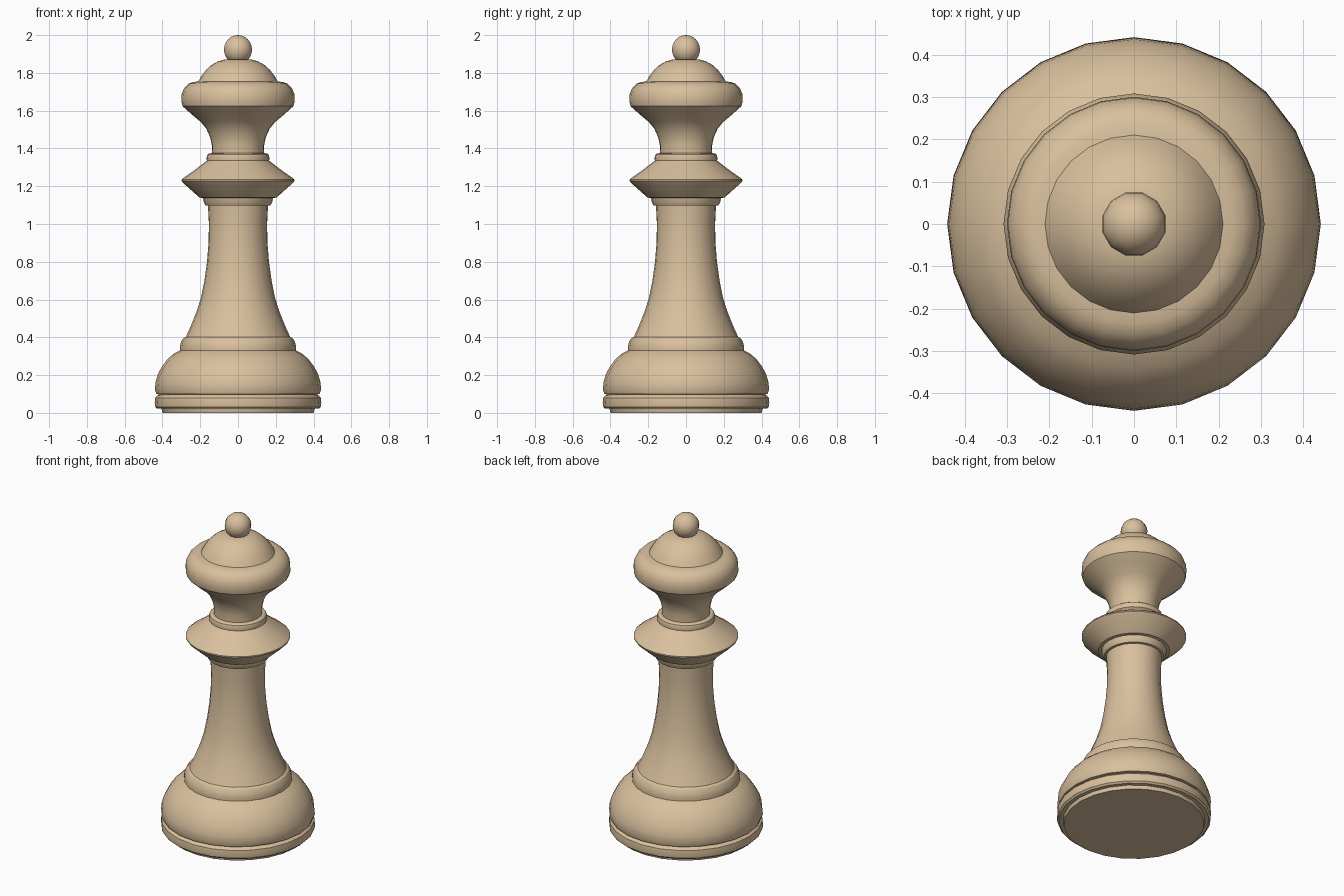
import bpy, bmesh, math
from mathutils import Matrix

SIDES = 24

wood = bpy.data.materials.new("light_wood")
wood.diffuse_color = (0.70, 0.53, 0.34, 1)


def finish(name, bm, angle=28):
    """Turn a bmesh into a smooth object that keeps its sharp edges."""
    bmesh.ops.recalc_face_normals(bm, faces=bm.faces)
    mesh = bpy.data.meshes.new(name)
    bm.to_mesh(mesh)
    bm.free()
    mesh.materials.append(wood)
    ob = bpy.data.objects.new(name, mesh)
    bpy.context.collection.objects.link(ob)
    bpy.ops.object.select_all(action='DESELECT')
    ob.select_set(True)
    bpy.context.view_layer.objects.active = ob
    bpy.ops.object.shade_smooth_by_angle(angle=math.radians(angle))
    return ob


def lathe(name, profile):
    """Spin (radius, height) points about z; r = 0 closes the end."""
    bm = bmesh.new()
    verts = [bm.verts.new((r, 0, z)) for r, z in profile]
    edges = [bm.edges.new(p) for p in zip(verts, verts[1:])]
    bmesh.ops.spin(bm, geom=verts + edges, cent=(0, 0, 0), axis=(0, 0, 1),
                   angle=math.tau, steps=SIDES, use_duplicate=False)
    bmesh.ops.remove_doubles(bm, verts=bm.verts, dist=1e-4)
    return finish(name, bm)


# foot disc
lathe("foot", [(0, 0), (0.40, 0), (0.405, 0.022), (0.428, 0.022), (0.438, 0.032),
               (0.441, 0.055), (0.438, 0.08), (0.428, 0.091), (0.415, 0.097)])
# rounded base
lathe("base", [(0.415, 0.097), (0.432, 0.10), (0.44, 0.125), (0.436, 0.165), (0.424, 0.205),
               (0.403, 0.245), (0.373, 0.285), (0.342, 0.312), (0.308, 0.33)])
# step above the base
lathe("base_step", [(0.308, 0.33), (0.308, 0.35), (0.302, 0.375), (0.29, 0.395), (0.276, 0.403)])
# stem
lathe("stem", [(0.276, 0.403), (0.25, 0.46), (0.218, 0.54), (0.196, 0.61), (0.178, 0.70),
               (0.164, 0.80), (0.156, 0.90), (0.154, 1.0), (0.159, 1.097)])
# small ring below the collar
lathe("lower_ring", [(0.159, 1.097), (0.172, 1.099), (0.181, 1.115), (0.186, 1.138)])
# flared collar
lathe("collar", [(0.186, 1.138), (0.204, 1.14), (0.288, 1.215), (0.299, 1.228), (0.299, 1.235),
                 (0.286, 1.246), (0.23, 1.285), (0.165, 1.335)])
# ring above the collar
lathe("upper_ring", [(0.165, 1.335), (0.167, 1.35), (0.162, 1.367), (0.152, 1.374), (0.138, 1.375)])
# waisted head
lathe("head", [(0.138, 1.375), (0.139, 1.42), (0.148, 1.46), (0.168, 1.505), (0.197, 1.54),
               (0.245, 1.58), (0.294, 1.624), (0.300, 1.65), (0.298, 1.69), (0.285, 1.72),
               (0.262, 1.743), (0.235, 1.752), (0.21, 1.755)])
# dome
lathe("dome", [(0.21, 1.755), (0.193, 1.785), (0.168, 1.817), (0.14, 1.842),
               (0.105, 1.862), (0.07, 1.871), (0, 1.873)])

# ball on top
bm = bmesh.new()
bmesh.ops.create_uvsphere(bm, u_segments=12, v_segments=12, radius=0.077,
                          matrix=Matrix.Translation((0, 0, 1.923)) @ Matrix.Rotation(math.radians(15), 4, 'Z'))
finish("ball", bm, 40)
